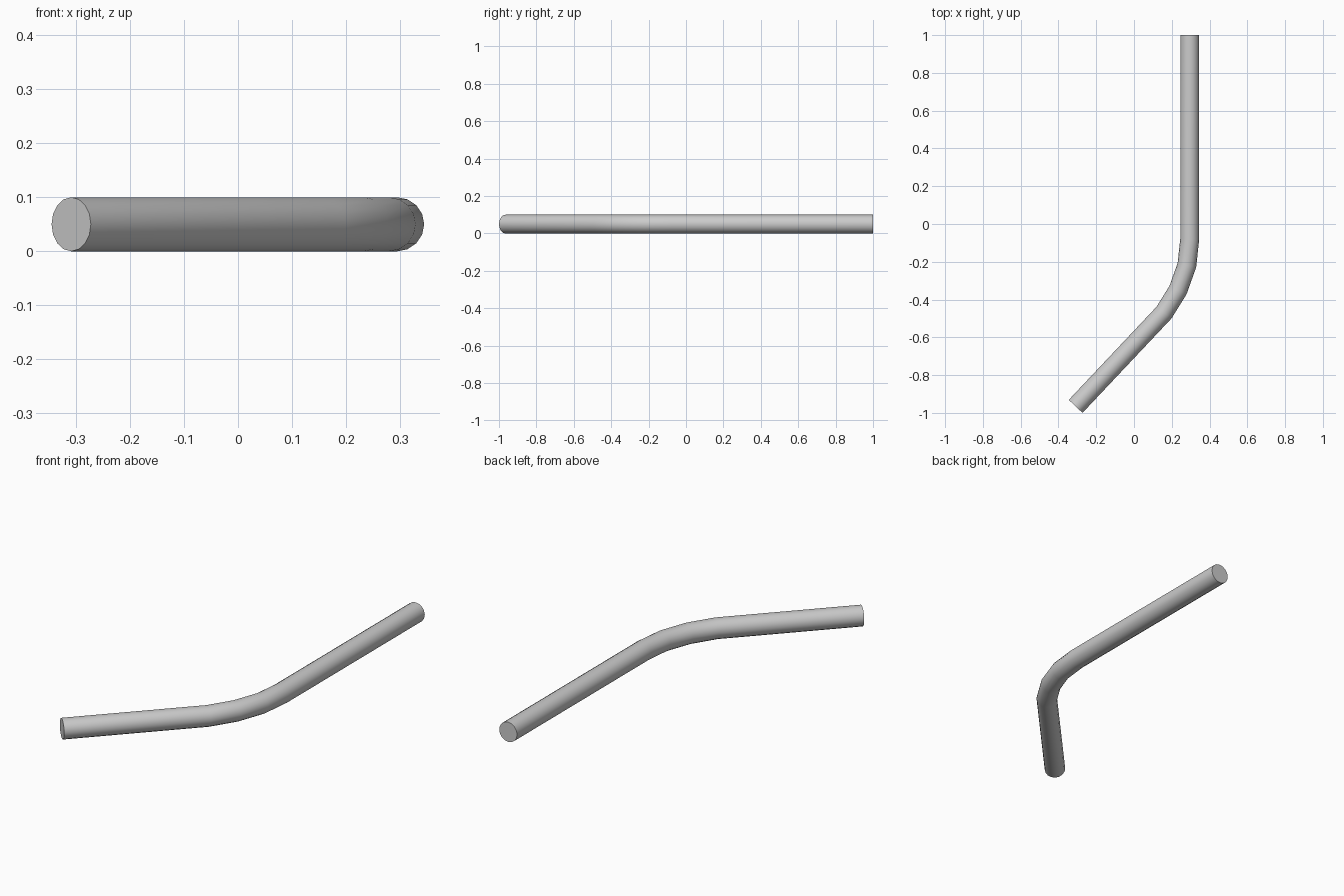
import bpy, bmesh, math
from mathutils import Vector

if "Cube" in bpy.data.objects:
    bpy.data.objects.remove(bpy.data.objects["Cube"])

R, SIDES = 0.05, 16
# centre line of the bent bar, seen from above
path = [Vector((x, y, R)) for x, y in [
    (0.295, 1.0), (0.295, -0.08), (0.28, -0.218),
    (0.233, -0.35), (0.159, -0.469), (-0.309, -0.9655)]]

bm = bmesh.new()
up = Vector((0, 0, 1))
rings = []
for i, p in enumerate(path):
    d_in = (p - path[i - 1]).normalized() if i else (path[1] - p).normalized()
    d_out = (path[i + 1] - p).normalized() if i < len(path) - 1 else d_in
    t = (d_in + d_out).normalized()
    side = t.cross(up) / t.dot(d_in)  # mitred width at each bend
    rings.append([bm.verts.new(p + R * (math.cos(a) * side + math.sin(a) * up))
                  for a in (2 * math.pi * k / SIDES for k in range(SIDES))])

# tube walls and end caps
for a, b in zip(rings, rings[1:]):
    for k in range(SIDES):
        n = (k + 1) % SIDES
        bm.faces.new((a[k], a[n], b[n], b[k]))
bm.faces.new(rings[0])
bm.faces.new(rings[-1])
bmesh.ops.recalc_face_normals(bm, faces=bm.faces)

mesh = bpy.data.meshes.new("bent_bar")
bm.to_mesh(mesh)
bm.free()
bar = bpy.data.objects.new("bent_bar", mesh)
bpy.context.collection.objects.link(bar)

# smooth walls, sharp caps
bpy.context.view_layer.objects.active = bar
bar.select_set(True)
bpy.ops.object.shade_smooth_by_angle(angle=math.radians(35))
